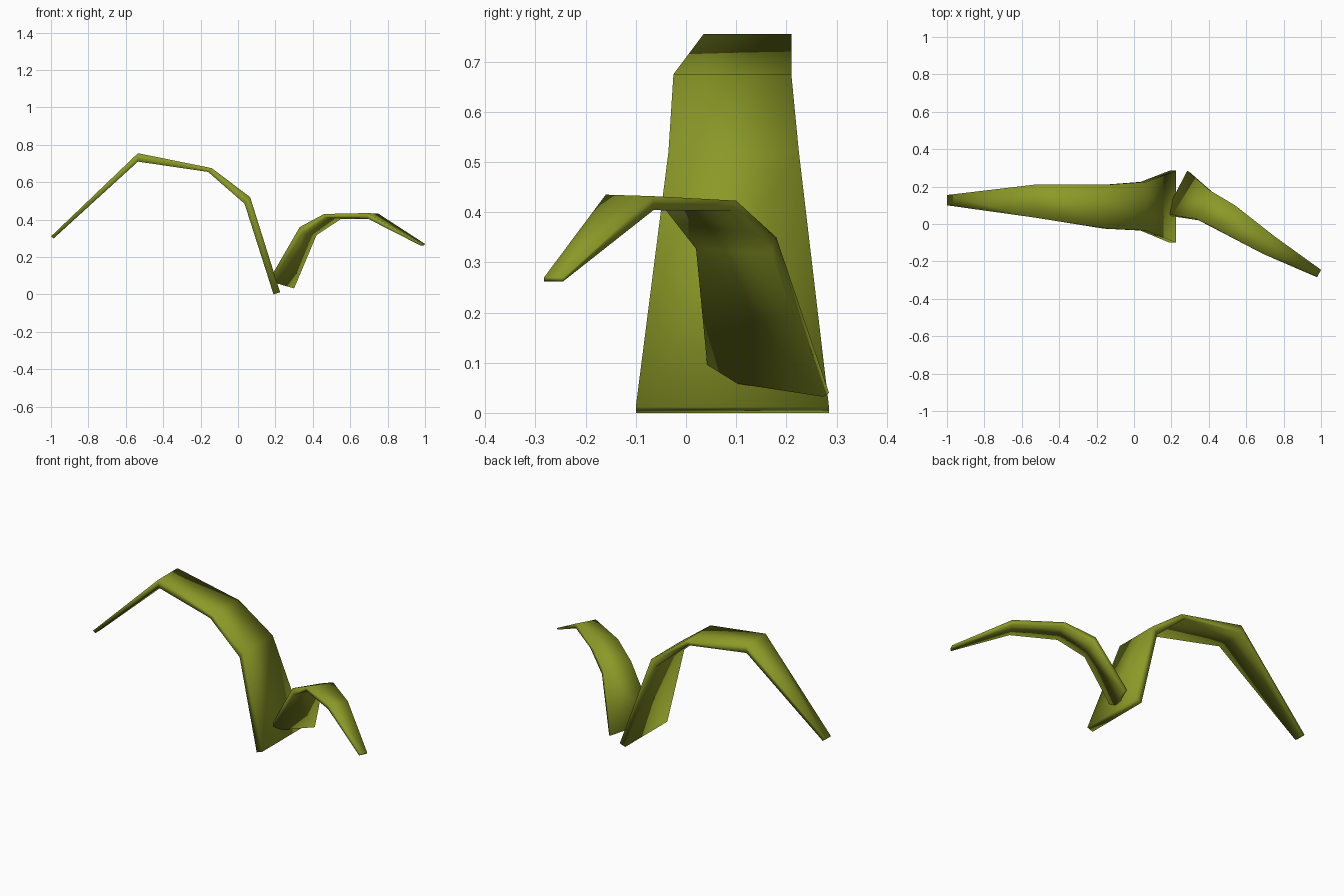
import bpy
import bmesh
from mathutils import Vector

cube = bpy.data.objects.get("Cube")
if cube:
    bpy.data.objects.remove(cube, do_unlink=True)

# Leaf colour
leaf_green = bpy.data.materials.new("leaf_green")
leaf_green.use_nodes = True
colour = (0.26, 0.32, 0.02, 1)
leaf_green.diffuse_color = colour
shader = leaf_green.node_tree.nodes["Principled BSDF"]
shader.inputs["Base Color"].default_value = colour
shader.inputs["Roughness"].default_value = 0.8


def build_leaf(name, sections):
    """Loft a closed four-sided blade.

    Each section is (front edge, back edge, offset to the underside).
    """
    bm = bmesh.new()
    rings = []
    for front, back, offset in sections:
        front, back, offset = Vector(front), Vector(back), Vector(offset)
        corners = (front, back, back + offset, front + offset)
        rings.append([bm.verts.new(corner) for corner in corners])

    # Sides between neighbouring sections, then the two end caps
    for ring, following in zip(rings, rings[1:]):
        for i in range(len(ring)):
            j = (i + 1) % len(ring)
            bm.faces.new((ring[i], ring[j], following[j], following[i]))
    bm.faces.new(rings[0])
    bm.faces.new(rings[-1])
    bmesh.ops.recalc_face_normals(bm, faces=bm.faces)
    for face in bm.faces:
        face.smooth = True

    mesh = bpy.data.meshes.new(name)
    bm.to_mesh(mesh)
    bm.free()
    mesh.materials.append(leaf_green)
    leaf = bpy.data.objects.new(name, mesh)
    bpy.context.collection.objects.link(leaf)
    return leaf


def level_section(x, z, front_y, back_y, dx, dz):
    """Section whose front and back edges share one height."""
    return (x, front_y, z), (x, back_y, z), (dx, 0, dz)


# Large leaf: rises from the ground and arches over to the right
build_leaf("large_leaf", [
    level_section(0.225, 0.012, -0.1, 0.285, -0.035, -0.012),
    level_section(0.065, 0.52, -0.035, 0.225, -0.03, -0.035),
    level_section(-0.14, 0.675, -0.025, 0.21, -0.02, -0.02),
    level_section(-0.535, 0.755, 0.035, 0.21, 0, -0.045),
    level_section(-1, 0.31, 0.1, 0.155, 0.015, -0.01),
])

# Small leaf: leans out to the left and droops forward
build_leaf("small_leaf", [
    ((0.165, 0.055, 0.075), (0.285, 0.285, 0.04), (0.015, -0.01, -0.008)),
    ((0.33, 0.03, 0.36), (0.405, 0.18, 0.35), (0.015, -0.01, -0.033)),
    ((0.46, -0.035, 0.43), (0.54, 0.1, 0.423), (0.01, -0.01, -0.02)),
    ((0.69, -0.16, 0.435), (0.75, -0.065, 0.432), (0, 0, -0.028)),
    ((0.98, -0.283, 0.27), (1, -0.245, 0.27), (-0.005, 0, -0.008)),
])
